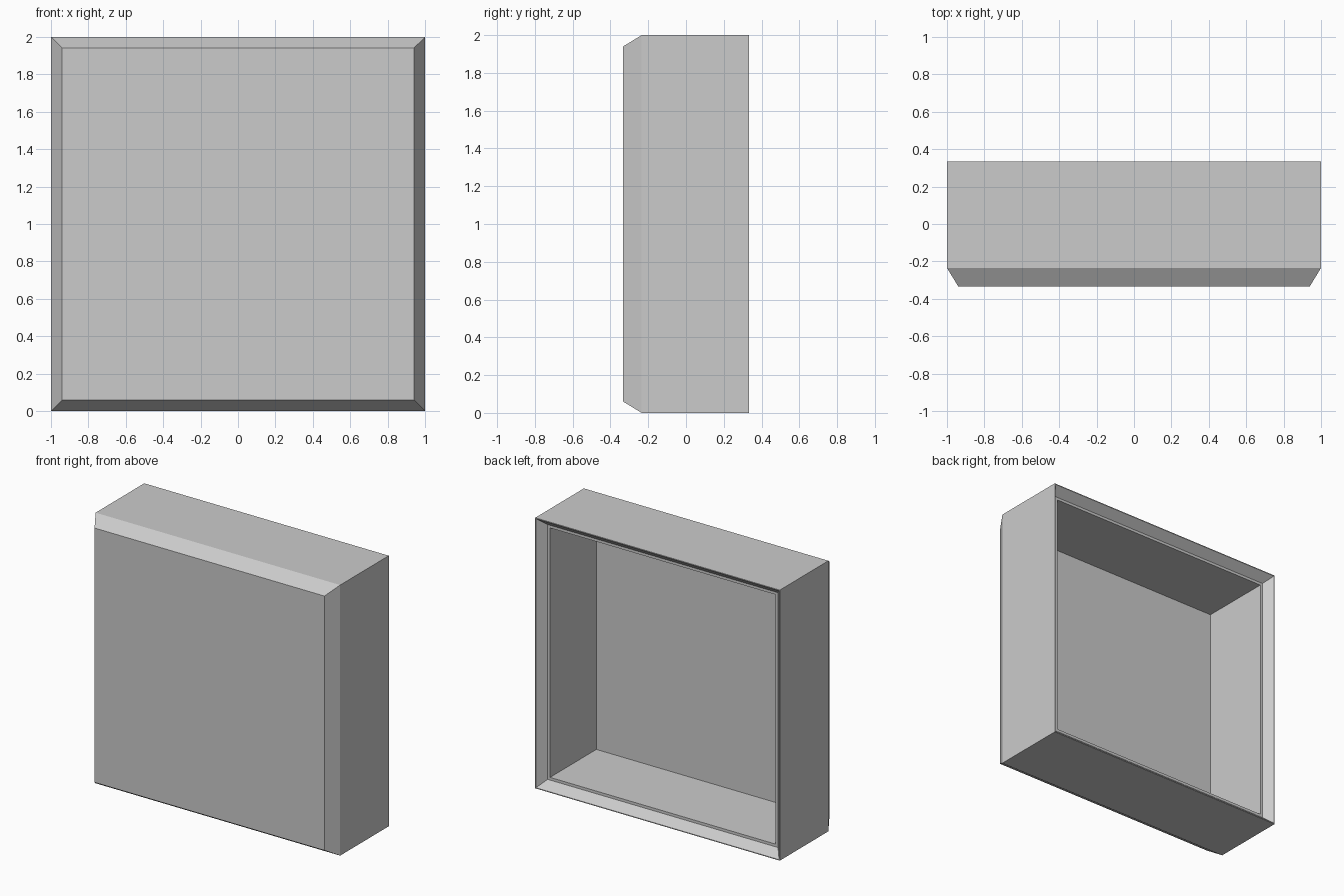
import bpy
import bmesh

# Remove the default cube only
cube = bpy.data.objects.get("Cube")
if cube:
    bpy.data.objects.remove(cube, do_unlink=True)

# Single grey material
grey = bpy.data.materials.new("light_grey")
grey.use_nodes = True
colour = (0.6, 0.6, 0.6, 1.0)
grey.diffuse_color = colour
grey.node_tree.nodes["Principled BSDF"].inputs["Base Color"].default_value = colour

# Wall profile as (half size, y), from the front panel round the rim to the cavity floor
PROFILE = [
    (0.94, -0.333),    # front panel edge
    (1.0, -0.235),     # end of front bevel
    (1.0, 0.333),      # outer back edge
    (0.994, 0.333),    # thin rim
    (0.942, 0.271),    # end of inner chamfer
    (0.922, 0.271),    # ledge
    (0.922, -0.27),    # cavity floor edge
]


def square_loop(bm, half, y):
    corners = [(-1, -1), (1, -1), (1, 1), (-1, 1)]
    return [bm.verts.new((sx * half, y, 1 + sz * half)) for sx, sz in corners]


# Open-backed square tray: square rings bridged along the profile and capped
bm = bmesh.new()
loops = [square_loop(bm, half, y) for half, y in PROFILE]
for a, b in zip(loops, loops[1:]):
    for i in range(4):
        j = (i + 1) % 4
        bm.faces.new((a[i], a[j], b[j], b[i]))
bm.faces.new(loops[0])
bm.faces.new(loops[-1])
bmesh.ops.recalc_face_normals(bm, faces=bm.faces)

mesh = bpy.data.meshes.new("hollow_panel")
bm.to_mesh(mesh)
bm.free()
mesh.materials.append(grey)
panel = bpy.data.objects.new("hollow_panel", mesh)
bpy.context.collection.objects.link(panel)
